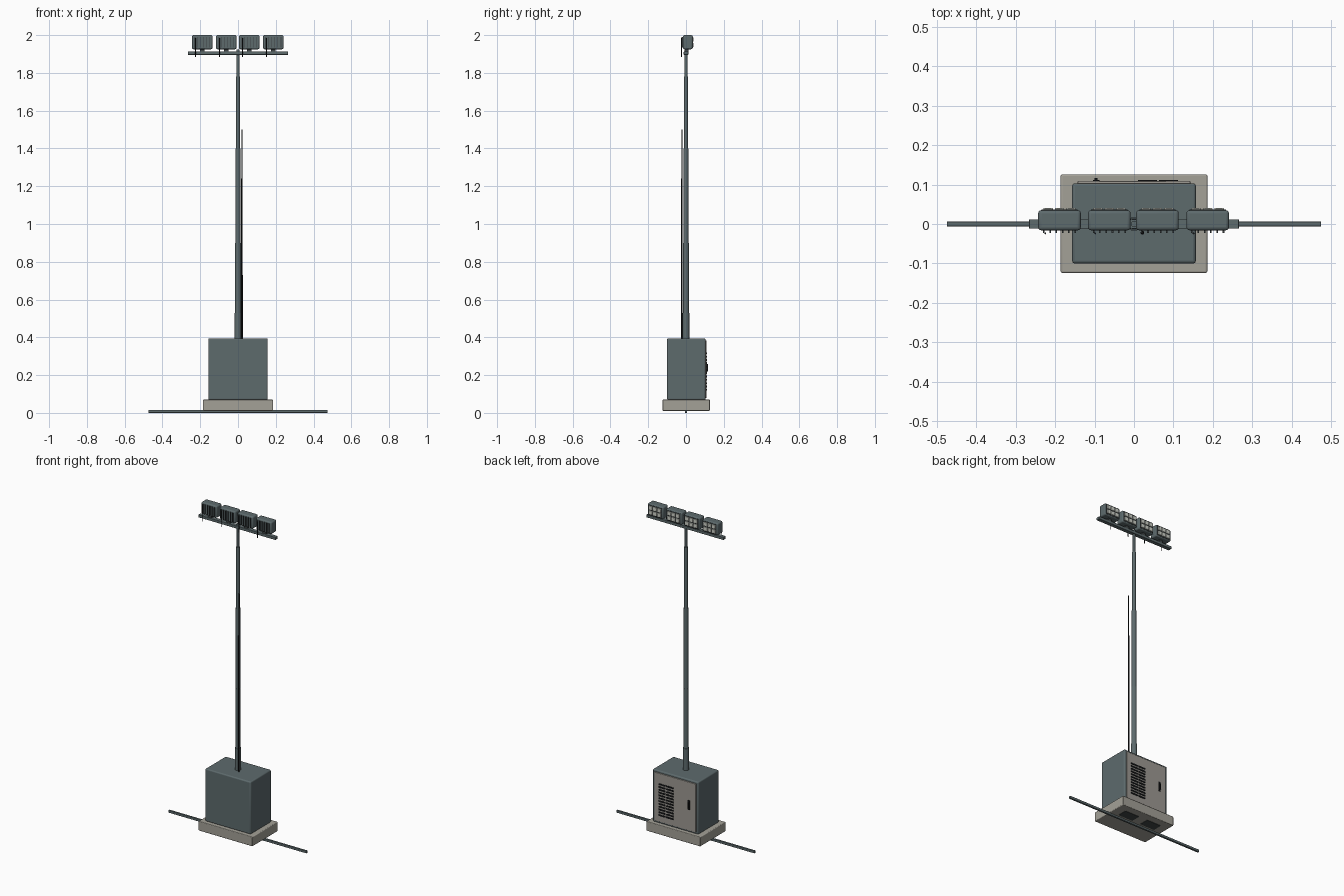
import bpy, math

if "Cube" in bpy.data.objects:
    bpy.data.objects.remove(bpy.data.objects["Cube"])


def material(name, r, g, b):
    m = bpy.data.materials.new(name)
    m.diffuse_color = (r, g, b, 1)
    m.use_nodes = True
    m.node_tree.nodes["Principled BSDF"].inputs["Base Color"].default_value = m.diffuse_color
    return m


STEEL = material("blue grey steel", 0.11, 0.145, 0.152)
CONCRETE = material("warm concrete", 0.37, 0.355, 0.31)
DOOR = material("door grey", 0.34, 0.32, 0.29)
BLACK = material("black rubber", 0.008, 0.009, 0.01)
DARK = material("dark grey", 0.05, 0.06, 0.062)
LENS = material("pale lens", 0.62, 0.64, 0.58)


def box(name, x, y, z, mat, bevel=0.0):
    """Box from (min, max) pairs on each axis."""
    bpy.ops.mesh.primitive_cube_add(
        size=1, location=[(a + b) / 2 for a, b in (x, y, z)])
    o = bpy.context.object
    o.name = name
    o.scale = [b - a for a, b in (x, y, z)]
    bpy.ops.object.transform_apply(location=False, rotation=False, scale=True)
    o.data.materials.append(mat)
    if bevel:
        mod = o.modifiers.new("rounded edges", 'BEVEL')
        mod.width = bevel
        mod.segments = 3
        bpy.ops.object.shade_smooth_by_angle(angle=math.radians(35))
    return o


def rod(name, x, y, z0, z1, r, mat, sides=24):
    bpy.ops.mesh.primitive_cylinder_add(
        vertices=sides, radius=r, depth=z1 - z0, location=(x, y, (z0 + z1) / 2))
    o = bpy.context.object
    o.name = name
    o.data.materials.append(mat)
    bpy.ops.object.shade_smooth_by_angle(angle=math.radians(35))
    return o


# Stabiliser bar and plinth
box("stabiliser_bar", (-0.475, 0.475), (-0.006, 0.006), (0, 0.015), STEEL, 0.002)
box("plinth", (-0.186, 0.186), (-0.124, 0.126), (0.011, 0.07), CONCRETE, 0.004)
for s in (-1, 1):
    box("underside_pocket", (s * 0.08 - 0.05, s * 0.08 + 0.05), (0.02, 0.08),
        (0.009, 0.012), DARK)

# Cabinet and rear door
box("cabinet", (-0.157, 0.157), (-0.1, 0.103), (0.068, 0.395), STEEL, 0.007)
box("rear_door", (-0.143, 0.143), (0.1, 0.109), (0.08, 0.382), DOOR, 0.002)

# Louvres in two columns
for row in range(12):
    z = 0.118 + row * 0.0175
    for x in (0.034, 0.088):
        box("louvre", (x - 0.024, x + 0.024), (0.106, 0.112), (z, z + 0.009), BLACK)

# Door handle
box("handle_plate", (-0.104, -0.088), (0.107, 0.1115), (0.21, 0.27), BLACK, 0.001)
box("handle_grip", (-0.1, -0.092), (0.11, 0.117), (0.22, 0.258), BLACK, 0.001)

# Telescopic mast
stages = [(0.38, 0.53, 0.0175), (0.53, 0.9, 0.0155), (0.9, 1.4, 0.013),
          (1.4, 1.78, 0.0105), (1.78, 1.925, 0.0075)]
for z0, z1, r in stages:
    rod("mast_stage", 0, 0, z0, z1, r, STEEL)

# Cable rod beside the mast
for z0, z1, r in [(0.39, 0.73, 0.0045), (0.73, 1.24, 0.0038), (1.24, 1.5, 0.003)]:
    rod("cable_rod", 0.021, -0.022, z0, z1, r, BLACK, 12)

# Crossbar
box("crossbar", (-0.266, 0.266), (-0.012, 0.012), (1.896, 1.913), STEEL, 0.002)

# Floodlights
for cx in (-0.189, -0.0625, 0.0595, 0.187):
    box("lamp_housing", (cx - 0.054, cx + 0.054), (-0.016, 0.035),
        (1.925, 2.0), STEEL, 0.008)
    box("lamp_bracket", (cx - 0.012, cx + 0.012), (-0.008, 0.012),
        (1.91, 1.93), DARK)
    # Cooling fins
    for i in range(6):
        fx = cx - 0.04 + i * 0.016
        box("cooling_fin", (fx - 0.002, fx + 0.002), (-0.023, -0.012),
            (1.934, 1.991), DARK)
    rod("lamp_cable", cx - 0.036, -0.024, 1.885, 1.985, 0.0022, BLACK, 10)
    # Lens frame and cells
    box("lens_frame", (cx - 0.047, cx + 0.047), (0.03, 0.0365),
        (1.931, 1.994), DARK, 0.002)
    for col in (-1, 0, 1):
        for row in (-1, 1):
            x, z = cx + col * 0.029, 1.9625 + row * 0.0145
            box("lens", (x - 0.012, x + 0.012), (0.034, 0.0405),
                (z - 0.0115, z + 0.0115), LENS, 0.002)
